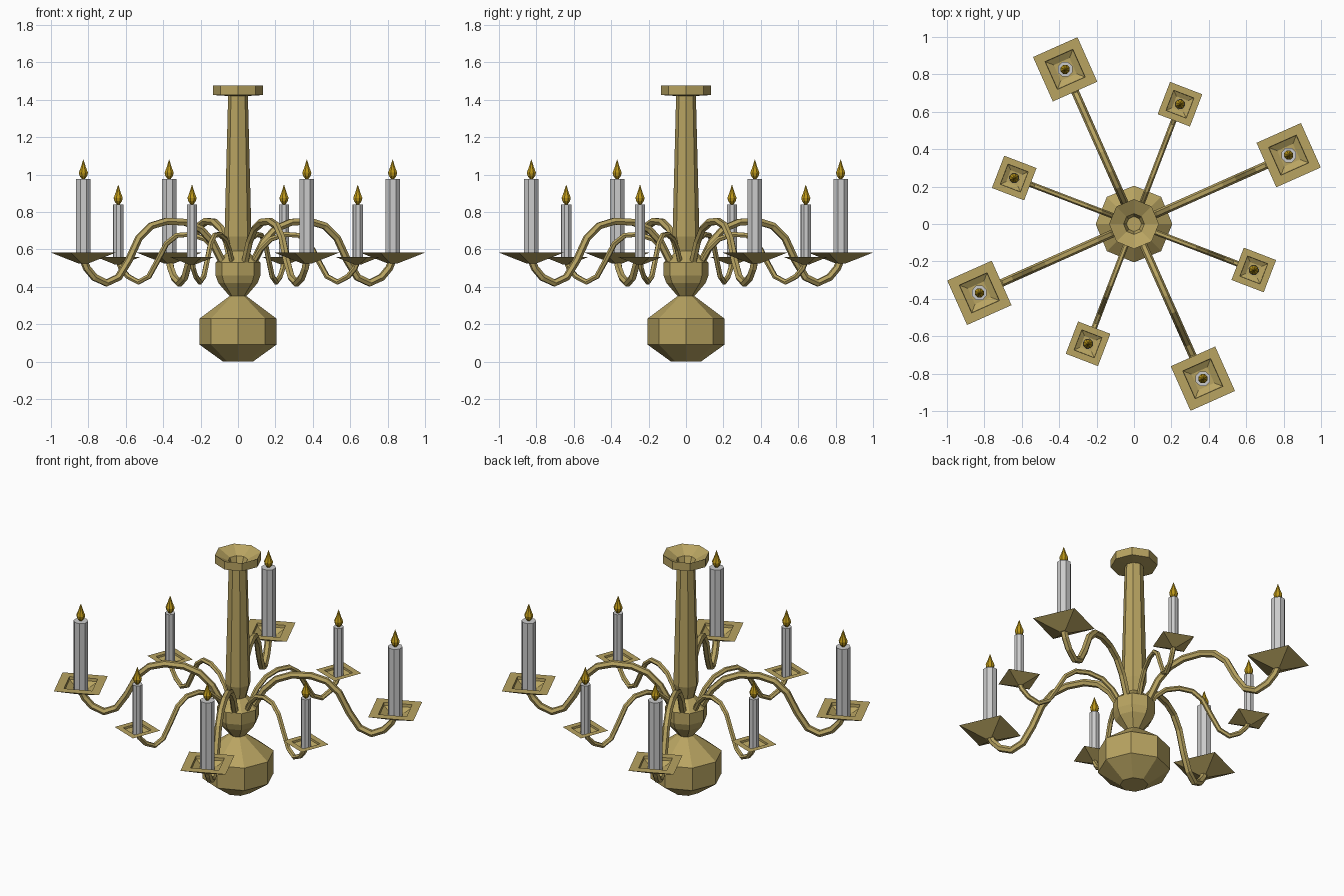
import bpy, bmesh
from math import sin, cos, pi, radians
from mathutils import Vector

if "Cube" in bpy.data.objects:
    bpy.data.objects.remove(bpy.data.objects["Cube"])


def material(name, color):
    m = bpy.data.materials.new(name)
    m.diffuse_color = color
    m.use_nodes = True
    m.node_tree.nodes["Principled BSDF"].inputs["Base Color"].default_value = m.diffuse_color
    return m


brass = material("brass", (0.48, 0.37, 0.12, 1))
amber = material("amber", (0.50, 0.31, 0.01, 1))


def skin(name, rings, mat=None):
    """Join rings of points with quads and cap both ends."""
    bm = bmesh.new()
    loops = [[bm.verts.new(p) for p in ring] for ring in rings]
    n = len(loops[0])
    for a, b in zip(loops, loops[1:]):
        for i in range(n):
            j = (i + 1) % n
            bm.faces.new((a[i], a[j], b[j], b[i]))
    bm.faces.new(loops[0][::-1])
    bm.faces.new(loops[-1])
    bmesh.ops.recalc_face_normals(bm, faces=bm.faces)
    me = bpy.data.meshes.new(name)
    bm.to_mesh(me)
    bm.free()
    ob = bpy.data.objects.new(name, me)
    bpy.context.collection.objects.link(ob)
    if mat:
        me.materials.append(mat)
    return ob


def lathe(name, profile, sides, mat=None, center=(0, 0), phase=0.0):
    cx, cy = center
    rings = [[(cx + r * cos(phase + 2 * pi * i / sides),
               cy + r * sin(phase + 2 * pi * i / sides), z)
              for i in range(sides)] for r, z in profile]
    return skin(name, rings, mat)


def sweep(name, path, radius, angle, mat, sides=6):
    """Tube along an (r, z) path in the vertical plane at the given angle."""
    out, side = Vector((cos(angle), sin(angle), 0)), Vector((-sin(angle), cos(angle), 0))
    up = Vector((0, 0, 1))
    rings = []
    for k, (r, z) in enumerate(path):
        a, b = path[max(k - 1, 0)], path[min(k + 1, len(path) - 1)]
        t = Vector((b[0] - a[0], b[1] - a[1])).normalized()
        normal = out * -t.y + up * t.x
        c = out * r + up * z
        rings.append([c + radius * (side * cos(2 * pi * i / sides) + normal * sin(2 * pi * i / sides))
                      for i in range(sides)])
    skin(name, rings, mat)


# Central bulb, knob, column and hollow ceiling cup
lathe("central_stem", [(0.08, 0), (0.205, 0.09), (0.205, 0.23), (0.045, 0.35),
                       (0.105, 0.42), (0.12, 0.46), (0.12, 0.53), (0.05, 0.59),
                       (0.072, 0.67), (0.053, 1.42), (0.133, 1.425), (0.133, 1.475),
                       (0.056, 1.435), (0.04, 1.39)], 8, brass)

# Arm paths as (radius, height)
large_path = [(0.04, 0.44), (0.09, 0.53), (0.15, 0.64), (0.22, 0.71), (0.31, 0.745),
              (0.42, 0.75), (0.51, 0.725), (0.58, 0.66), (0.64, 0.54), (0.70, 0.45),
              (0.77, 0.42), (0.84, 0.45), (0.885, 0.50), (0.905, 0.545)]
small_path = [(0.04, 0.44), (0.08, 0.52), (0.13, 0.60), (0.19, 0.655), (0.27, 0.68),
              (0.35, 0.675), (0.41, 0.63), (0.46, 0.54), (0.51, 0.455), (0.57, 0.425),
              (0.63, 0.455), (0.67, 0.50), (0.686, 0.54)]


def branch(tag, angle, path, radius, scale, rim, candle_r, candle_top):
    reach = path[-1][0]
    center = (reach * cos(angle), reach * sin(angle))
    sweep(tag + "_arm", path, radius, angle, brass)
    # Square drip dish
    dish = [(0.03, -0.057), (0.184, 0), (0.115, 0), (0.113, -0.017), (0.065, -0.037)]
    lathe(tag + "_dish", [(r * scale, rim + z * scale) for r, z in dish], 4, brass,
          center, angle + pi / 4)
    # Candle
    lathe(tag + "_candle", [(candle_r, rim - 0.04 * scale), (candle_r, candle_top)], 8,
          None, center, angle)
    # Flame
    flame = [(0.008, 0), (0.022, 0.018), (0.026, 0.035), (0.014, 0.065), (0.001, 0.105)]
    lathe(tag + "_flame", [(r, candle_top + z) for r, z in flame], 8, amber, center, angle)


for i in range(4):
    turn = radians(24 + 90 * i)
    branch(f"large_{i + 1}", turn, large_path, 0.021, 1.0, 0.582, 0.042, 0.975)
    branch(f"small_{i + 1}", turn + pi / 4, small_path, 0.015, 0.71, 0.56, 0.029, 0.84)
